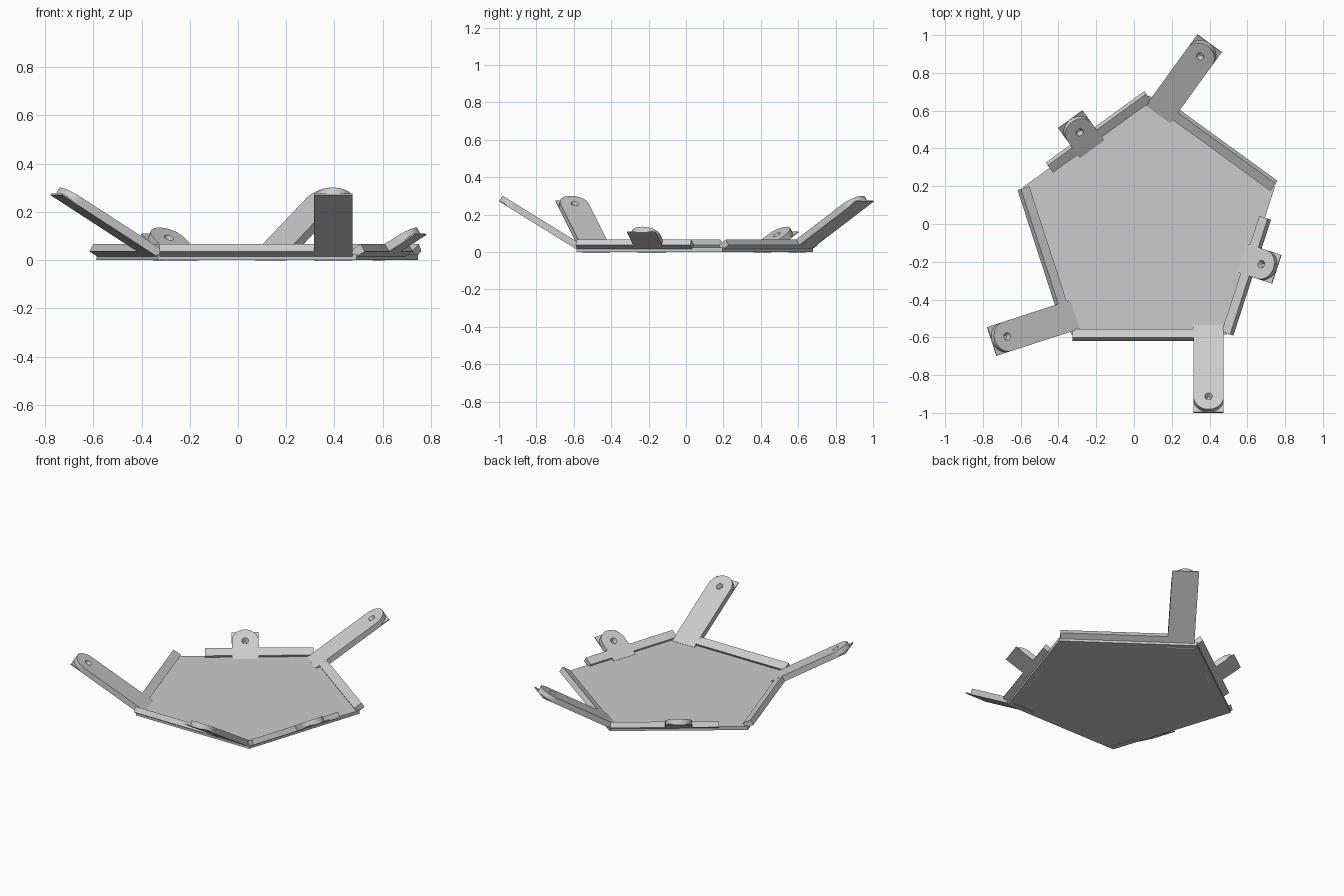
import bpy, bmesh, math
from mathutils import Matrix, Vector

if "Cube" in bpy.data.objects:
    bpy.data.objects.remove(bpy.data.objects["Cube"], do_unlink=True)

CENTRE = Vector((0.08, -0.02, 0))
RADIUS = 0.70
TILT = math.radians(31.7)
LOW, HIGH = -0.285, -0.249      # lower and upper plane of the tilted flanges
HALF = 0.08                     # half width of an arm

grey = bpy.data.materials.new("light_grey")
grey.use_nodes = True
grey.diffuse_color = (0.6, 0.6, 0.6, 1)
grey.node_tree.nodes["Principled BSDF"].inputs["Base Color"].default_value = (0.6, 0.6, 0.6, 1)


def prism(name, outline, low, high, matrix):
    """Extrude a flat outline between two heights of a local frame."""
    bm = bmesh.new()
    face = bm.faces.new([bm.verts.new((x, y, low)) for x, y in outline])
    new = bmesh.ops.extrude_face_region(bm, geom=[face])["geom"]
    top = [v for v in new if isinstance(v, bmesh.types.BMVert)]
    bmesh.ops.translate(bm, verts=top, vec=(0, 0, high - low))
    bmesh.ops.recalc_face_normals(bm, faces=bm.faces)
    bm.transform(matrix)
    mesh = bpy.data.meshes.new(name)
    bm.to_mesh(mesh)
    bm.free()
    mesh.materials.append(grey)
    obj = bpy.data.objects.new(name, mesh)
    bpy.context.collection.objects.link(obj)
    return obj


def rectangle(x0, x1, y0, y1):
    return [(x0, y0), (x1, y0), (x1, y1), (x0, y1)]


def activate(obj):
    bpy.ops.object.select_all(action='DESELECT')
    obj.select_set(True)
    bpy.context.view_layer.objects.active = obj


def drill(obj, x, y, matrix):
    """Cut a blind countersunk screw hole into the upper face."""
    depth = 0.024
    bpy.ops.mesh.primitive_cone_add(vertices=24, radius1=0.009, radius2=0.021, depth=depth)
    cutter = bpy.context.object
    cutter.hide_render = True
    cutter.data.transform(matrix @ Matrix.Translation((x, y, HIGH + 0.001 - depth / 2)))
    activate(obj)
    mod = obj.modifiers.new("hole", 'BOOLEAN')
    mod.operation = 'DIFFERENCE'
    mod.solver = 'EXACT'
    mod.object = cutter
    bpy.ops.object.modifier_apply(modifier=mod.name)
    bpy.data.objects.remove(cutter, do_unlink=True)


def flange_frame(angle):
    """Frame of one edge: x along the edge, y up the slope, z out of the slope."""
    radial = Vector((math.cos(angle), math.sin(angle), 0))
    up = Vector((0, 0, 1))
    x = Vector((math.sin(angle), -math.cos(angle), 0))
    y = radial * math.cos(TILT) + up * math.sin(TILT)
    z = up * math.cos(TILT) - radial * math.sin(TILT)
    return Matrix.Translation(CENTRE) @ Matrix((x, y, z)).transposed().to_4x4()


def tab(name, x, end, matrix):
    """Round-ended strip with a hole, on a thin square-ended backing."""
    inner, middle = 0.45, end - HALF
    steps = 24
    arc = [(x + HALF * math.cos(math.pi * i / steps),
            middle + HALF * math.sin(math.pi * i / steps)) for i in range(steps + 1)]
    strip = prism(name, [(x - HALF, inner), (x + HALF, inner)] + arc, LOW + 0.005, HIGH, matrix)
    drill(strip, x, middle, matrix)
    activate(strip)
    bpy.ops.object.shade_smooth_by_angle(angle=math.radians(30))
    prism(name + "_backing", rectangle(x - HALF, x + HALF, inner + 0.03, end),
          LOW, LOW + 0.006, matrix)


# Pentagonal floor plate
corners = [(RADIUS * math.cos(math.radians(90 + 72 * i)),
            RADIUS * math.sin(math.radians(90 + 72 * i))) for i in range(5)]
prism("base_plate", corners, 0, 0.023, Matrix.Translation(CENTRE))

# Tilted rails, alternating long corner arms and short middle tabs
sides = [("front", True), ("left", False), ("back_left", True),
         ("back_right", False), ("right", True)]
for i, (side, long_arm) in enumerate(sides):
    frame = flange_frame(math.radians(-90 + 72 * i))
    prism(side + "_rail", rectangle(-0.24, 0.405, 0.475, 0.53), LOW, HIGH - 0.0005, frame)
    if long_arm:
        tab(side + "_arm", -0.315, 0.975, frame)
    else:
        tab(side + "_tab", 0, 0.66, frame)
